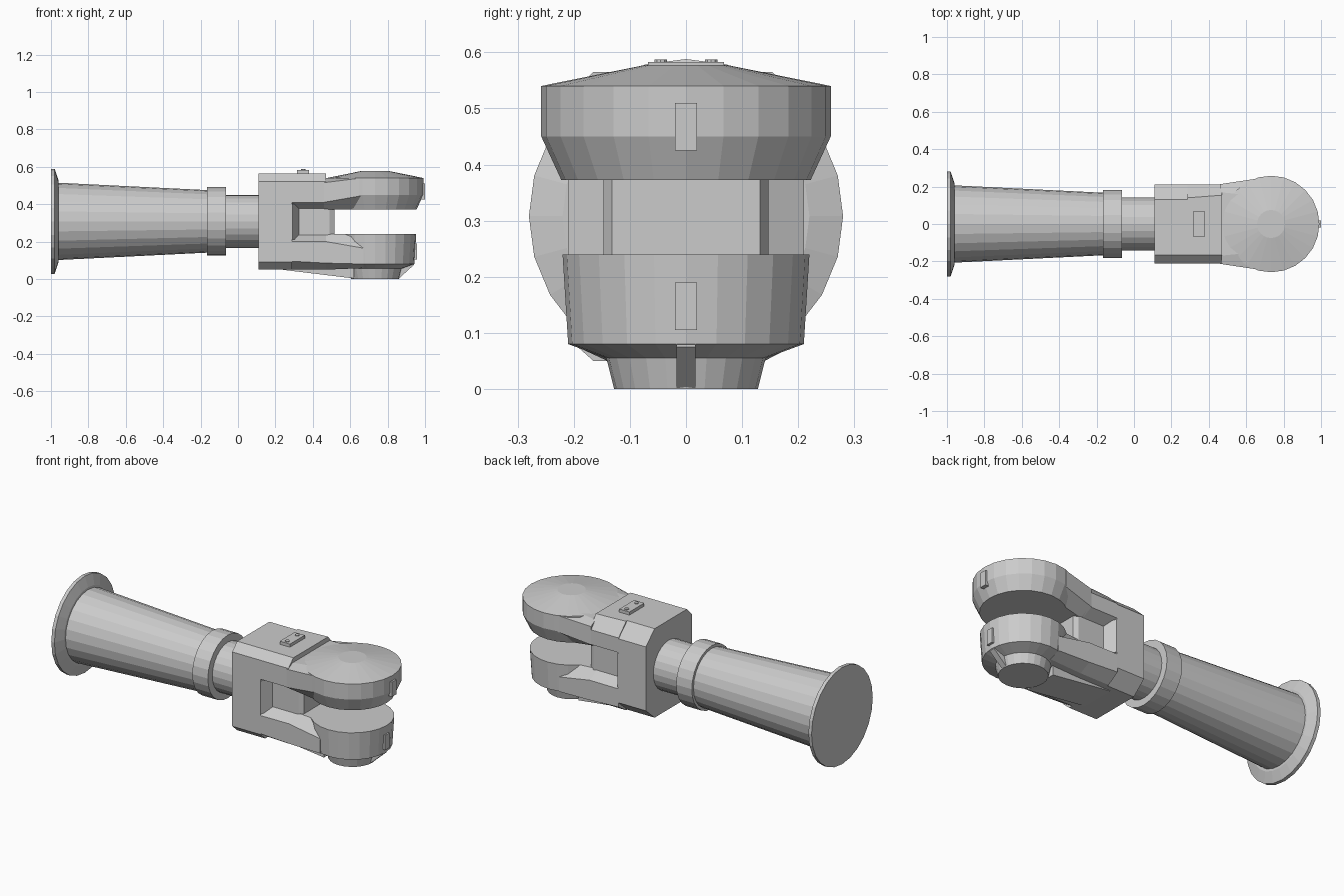
import bpy, bmesh
from math import sin, cos, tau

if "Cube" in bpy.data.objects:
    bpy.data.objects.remove(bpy.data.objects["Cube"])

SIDES = 24
AXIS_Z = 0.308
HEAD_X = 0.733


def skin(name, rings):
    """Bridge equal-length closed rings and cap both ends."""
    bm = bmesh.new()
    loops = [[bm.verts.new(p) for p in ring] for ring in rings]
    n = len(loops[0])
    for a, b in zip(loops, loops[1:]):
        for i in range(n):
            j = (i + 1) % n
            bm.faces.new((a[i], a[j], b[j], b[i]))
    bm.faces.new(loops[0][::-1])
    bm.faces.new(loops[-1])
    bmesh.ops.recalc_face_normals(bm, faces=bm.faces)
    me = bpy.data.meshes.new(name)
    bm.to_mesh(me)
    bm.free()
    ob = bpy.data.objects.new(name, me)
    bpy.context.collection.objects.link(ob)
    return ob


def turned_x(name, profile):
    """Lathe (x, radius) pairs about the handle axis."""
    ang = [tau * i / SIDES for i in range(SIDES)]
    return skin(name, [[(x, r * cos(a), AXIS_Z + r * sin(a)) for a in ang]
                       for x, r in profile])


def turned_z(name, profile, x, y=0, sides=SIDES):
    """Lathe (z, radius) pairs about a vertical axis."""
    ang = [tau * i / sides for i in range(sides)]
    return skin(name, [[(x + r * cos(a), y + r * sin(a), z) for a in ang]
                       for z, r in profile])


def loft(name, sections):
    """Loft (x, [(y, z), ...]) sections along x."""
    return skin(name, [[(x, y, z) for y, z in pts] for x, pts in sections])


def rect(y, z0, z1):
    return [(-y, z0), (y, z0), (y, z1), (-y, z1)]


def arm(side, inner, z_in, z_mid, z_out, edge, z_end):
    """Symmetric arm section, chamfered on the inside and outside."""
    half = [(inner, z_in), (side, z_mid), (side, z_out), (edge, z_end)]
    return half + [(-y, z) for y, z in reversed(half)]


def box(name, x0, x1, y, z0, z1):
    return loft(name, [(x0, rect(y, z0, z1)), (x1, rect(y, z0, z1))])


# Turned handle: flange, tapered shaft, collar and neck
turned_x("end_flange", [(-1, 0.28), (-0.98, 0.28), (-0.96, 0.22)])
turned_x("tapered_shaft", [(-0.97, 0.207), (-0.16, 0.167)])
turned_x("shaft_collar", [(-0.165, 0.183), (-0.065, 0.183)])
turned_x("shaft_neck", [(-0.07, 0.142), (0.12, 0.142)])

# Yoke block, with larger chamfers on the back side
block = [(-0.165, 0.05), (0.13, 0.05), (0.21, 0.12), (0.21, 0.49),
         (0.13, 0.565), (-0.165, 0.565), (-0.21, 0.52), (-0.21, 0.09)]
loft("yoke_block", [(0.11, block), (0.29, block)])

# Upper arm: full-height part, then the lower step into the head
top = [(-0.14, 0.372), (0.14, 0.372), (0.21, 0.41), (0.21, 0.495),
       (0.14, 0.565), (-0.165, 0.565), (-0.21, 0.52), (-0.21, 0.41)]
top_end = [(y * 1.1 if 0 < y < 0.2 and z > 0.5 else y, z) for y, z in top]
loft("upper_arm_root", [(0.285, top), (0.47, top_end)])
loft("upper_arm_step", [
    (0.46, arm(0.213, 0.14, 0.372, 0.41, 0.515, 0.17, 0.538)),
    (0.66, arm(0.243, 0.19, 0.372, 0.445, 0.54, 0.15, 0.55))])

# Lower arm tapering into the lower head
loft("lower_arm", [
    (0.285, arm(0.21, 0.14, 0.24, 0.2, 0.095, 0.14, 0.05)),
    (0.47, arm(0.208, 0.14, 0.24, 0.2, 0.085, 0.14, 0.05)),
    (0.67, arm(0.205, 0.16, 0.24, 0.165, 0.08, 0.14, 0.058))])

# Web between the arms, with sloped pocket walls on both sides
loft("fork_web", [(x, rect(y, 0.21, 0.4)) for x, y in
                  [(0.28, 0.21), (0.292, 0.21), (0.325, 0.147),
                   (0.49, 0.147), (0.515, 0.132)]])

# Round fork heads
turned_z("upper_head", [(0.372, 0.222), (0.45, 0.258), (0.54, 0.258),
                        (0.577, 0.075)], HEAD_X)
turned_z("lower_head", [(0, 0.128), (0.055, 0.142), (0.08, 0.21),
                        (0.24, 0.22)], HEAD_X)

# Ribs under the lower head
loft("rear_rib", [(0.24, rect(0.1, 0.049, 0.07)), (0.62, rect(0.1, 0.003, 0.07))])
loft("front_rib", [(0.8, rect(0.017, 0.002, 0.085)), (0.86, rect(0.017, 0.002, 0.085)),
                   (0.94, rect(0.017, 0.075, 0.085))])

# Small tabs on the head tips
box("upper_tab", 0.94, 1.0, 0.02, 0.425, 0.51)
box("lower_tab", 0.9, 0.957, 0.02, 0.105, 0.19)

# Plate with two studs on top of the block
box("top_plate", 0.315, 0.38, 0.068, 0.56, 0.583)
for s in (-1, 1):
    turned_z("plate_stud", [(0.58, 0.012), (0.587, 0.012)], 0.348, s * 0.045, 10)
